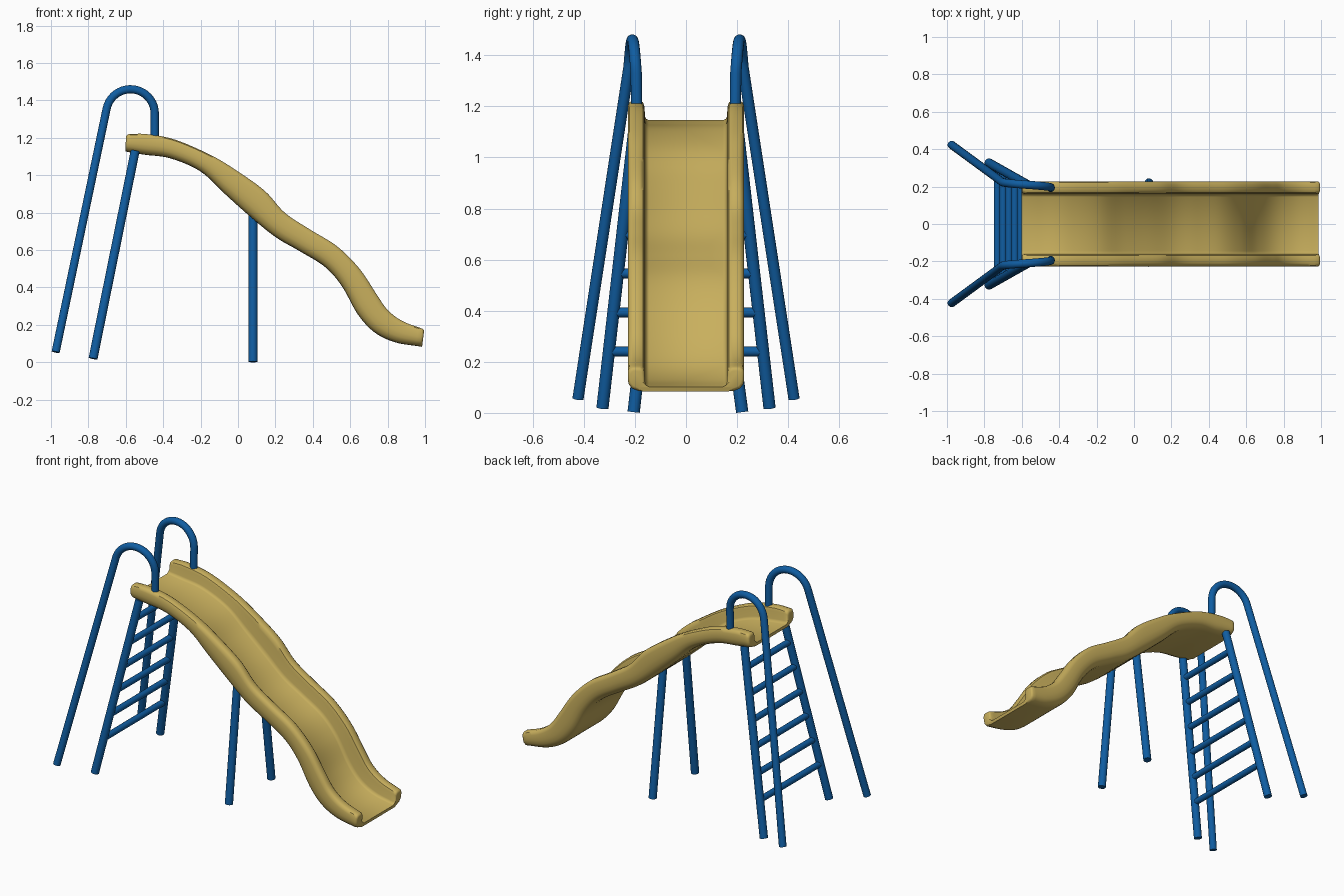
import bpy, bmesh, math
from mathutils import Vector

if "Cube" in bpy.data.objects:
    bpy.data.objects.remove(bpy.data.objects["Cube"])


def material(name, color):
    m = bpy.data.materials.new(name)
    m.diffuse_color = color
    m.use_nodes = True
    m.node_tree.nodes["Principled BSDF"].inputs["Base Color"].default_value = m.diffuse_color
    return m


YELLOW = material("yellow_plastic", (0.58, 0.43, 0.11, 1))
BLUE = material("blue_steel", (0.005, 0.11, 0.36, 1))


def smooth(ob, angle=40):
    bpy.ops.object.select_all(action='DESELECT')
    ob.select_set(True)
    bpy.context.view_layer.objects.active = ob
    bpy.ops.object.shade_smooth_by_angle(angle=math.radians(angle))


def tube(name, pts, r=0.022):
    """Capped round pipe along a list of points."""
    cu = bpy.data.curves.new(name, 'CURVE')
    cu.dimensions = '3D'
    cu.bevel_depth = r
    cu.bevel_resolution = 6
    cu.use_fill_caps = True
    sp = cu.splines.new('POLY')
    sp.points.add(len(pts) - 1)
    for p, co in zip(sp.points, pts):
        p.co = (*co, 1)
    ob = bpy.data.objects.new(name, cu)
    bpy.context.collection.objects.link(ob)
    bpy.ops.object.select_all(action='DESELECT')
    ob.select_set(True)
    bpy.context.view_layer.objects.active = ob
    bpy.ops.object.convert(target='MESH')
    ob.data.materials.clear()
    ob.data.materials.append(BLUE)
    smooth(ob)
    return ob


def catmull(p, n):
    """Smooth curve through p, n steps per span."""
    q = [2 * p[0] - p[1]] + p + [2 * p[-1] - p[-2]]
    out = []
    for i in range(1, len(q) - 2):
        a, b, c, d = q[i - 1:i + 3]
        for k in range(n):
            t = k / n
            out.append(0.5 * (2 * b + (c - a) * t + (2 * a - 5 * b + 4 * c - d) * t * t
                              + (3 * b - a - 3 * c + d) * t ** 3))
    return out + [p[-1]]


# slide chute: stations of (bottom x, bottom z, rail top x, rail top z)
STATIONS = [
    (-.59, 1.125, -.585, 1.22), (-.5, 1.11, -.49, 1.22), (-.36, 1.09, -.335, 1.19),
    (-.2, 1.02, -.14, 1.105), (-.07, .90, .0, 1.02), (.064, .78, .145, .915),
    (.2, .67, .25, .80), (.33, .594, .385, .71), (.465, .51, .53, .62),
    (.556, .406, .65, .50), (.64, .257, .74, .365), (.73, .16, .80, .28),
    (.84, .107, .88, .22), (.97, .085, .985, .18)]
# half cross-section: (y, height fraction), underside to rail to bed
HALF = [(.165, 0), (.19, .02), (.212, .12), (.225, .3), (.228, .5), (.228, .8), (.222, .94),
        (.21, 1), (.18, 1), (.168, .94), (.163, .8), (.16, .36), (.155, .25), (.145, .2)]


def chute():
    rows = catmull([Vector(s) for s in STATIONS], 6)
    first, last = rows[0], rows[-1]
    d0 = (first - rows[1]).normalized() * 1.414
    d1 = (last - rows[-2]).normalized() * 1.414
    # rounded ends: extra rows whose rails shrink
    steps = [(.007, .08), (.011, .18), (.013, .32)]
    rows = ([(first + d0 * e, s) for e, s in reversed(steps)] + [(r, 0) for r in rows]
            + [(last + d1 * e, s) for e, s in steps])
    bm = bmesh.new()
    rings = []
    for r, s in rows:
        b, t = Vector((r[0], 0, r[1])), Vector((r[2], 0, r[3]))
        half = []
        for i, (y, h) in enumerate(HALF):
            if 1 <= i <= 11:
                y += (.193 - y) * s
                h += (.5 - h) * s
            half.append((y, h))
        sec = half + [(-y, h) for y, h in reversed(half)]
        rings.append([bm.verts.new(b.lerp(t, h) + Vector((0, y, 0))) for y, h in sec])
    n = len(rings[0])
    for a, b in zip(rings, rings[1:]):
        for i in range(n):
            j = (i + 1) % n
            bm.faces.new((a[i], a[j], b[j], b[i]))
    bm.faces.new(rings[0])
    bm.faces.new(rings[-1])
    bmesh.ops.recalc_face_normals(bm, faces=bm.faces)
    me = bpy.data.meshes.new("slide_chute")
    bm.to_mesh(me)
    bm.free()
    ob = bpy.data.objects.new("slide_chute", me)
    bpy.context.collection.objects.link(ob)
    me.materials.append(YELLOW)
    smooth(ob)


chute()

FOOT, TOP = Vector((-.775, .327, .02)), Vector((-.55, .2, 1.13))
for side, s in (("front", -1), ("back", 1)):
    # hooped handrail
    path = [(-.975, s * .423, .055)]
    for k in range(21):
        a = math.radians(168 * (1 - k / 20))
        path.append((-.575 + .13 * math.cos(a), s * (.223 - .028 * k / 20), 1.33 + .13 * math.sin(a)))
    path.append((-.445, s * .193, 1.19))
    tube(side + "_handrail", path)
    # ladder leg
    tube(side + "_ladder_leg", [(p.x, s * p.y, p.z) for p in (FOOT, TOP)], .024)
    # middle support leg
    foot_y = .22 if s > 0 else -.205
    tube(side + "_middle_leg", [(.08, foot_y, .003), (.08, s * .115, .785)], .024)

# ladder rungs
for i in range(6):
    z = .24 + .153 * i
    p = FOOT.lerp(TOP, (z - FOOT.z) / (TOP.z - FOOT.z))
    tube("ladder_rung_%d" % (i + 1), [(p.x, -p.y, z), (p.x, p.y, z)], .019)
